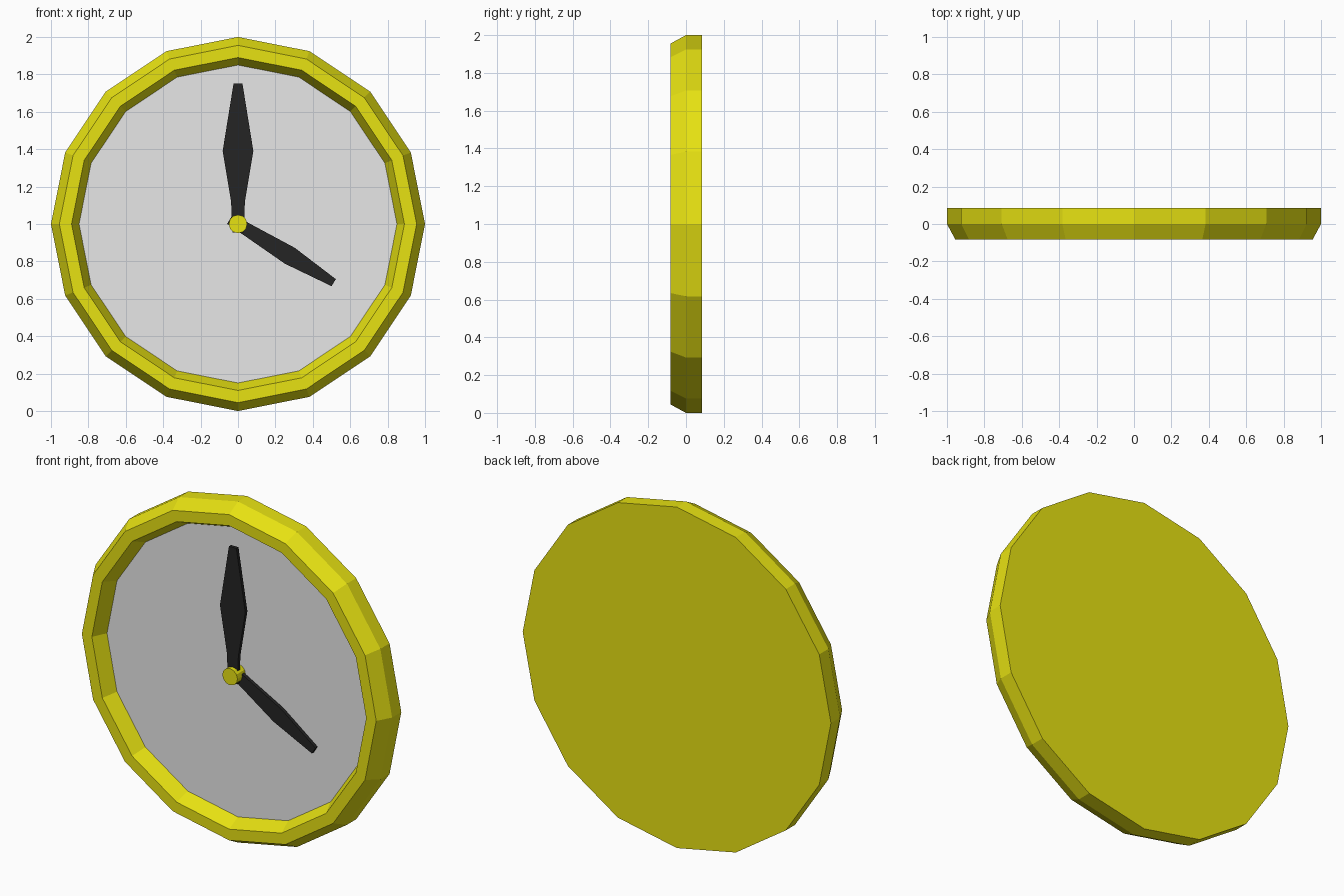
import bpy, bmesh
from math import sin, cos, pi, radians

cube = bpy.data.objects.get("Cube")
if cube:
    bpy.data.objects.remove(cube, do_unlink=True)


def material(name, color):
    m = bpy.data.materials.new(name)
    m.use_nodes = True
    m.diffuse_color = color
    m.node_tree.nodes["Principled BSDF"].inputs["Base Color"].default_value = color
    return m


yellow = material("yellow", (0.8, 0.76, 0.006, 1))
pale_grey = material("pale grey", (0.8, 0.8, 0.8, 1))
black = material("black", (0.018, 0.018, 0.018, 1))


def finish(bm, name, mats):
    bmesh.ops.recalc_face_normals(bm, faces=bm.faces)
    mesh = bpy.data.meshes.new(name)
    bm.to_mesh(mesh)
    bm.free()
    for m in mats:
        mesh.materials.append(m)
    ob = bpy.data.objects.new(name, mesh)
    ob.location.z = 1
    bpy.context.collection.objects.link(ob)


def turned(name, profile, sides, mats):
    """Closed faceted solid turned about the y axis from (radius, y) points."""
    bm = bmesh.new()
    angles = [2 * pi * i / sides for i in range(sides)]
    rings = [[bm.verts.new((r * cos(a), y, r * sin(a))) for a in angles]
             for r, y in profile]
    for a, b in zip(rings, rings[1:]):
        for i in range(sides):
            j = (i + 1) % sides
            bm.faces.new((a[i], a[j], b[j], b[i]))
    bm.faces.new(rings[0])
    front_cap = bm.faces.new(rings[-1])
    front_cap.material_index = len(mats) - 1
    finish(bm, name, mats)


def hand(name, outline, angle, back, thickness):
    """Flat hand from (distance, half width) points, turned clockwise."""
    bm = bmesh.new()
    s, c = sin(radians(angle)), cos(radians(angle))
    points = [(w, d) for d, w in outline] + [(-w, d) for d, w in reversed(outline)]
    face = bm.faces.new([bm.verts.new((w * c + d * s, back, d * c - w * s))
                         for w, d in points])
    ext = bmesh.ops.extrude_face_region(bm, geom=[face], use_keep_orig=True)
    verts = [g for g in ext["geom"] if isinstance(g, bmesh.types.BMVert)]
    bmesh.ops.translate(bm, verts=verts, vec=(0, -thickness, 0))
    finish(bm, name, [black])


# Case with raised rim; its recessed front cap is the dial
turned("case_and_dial",
       [(1, 0.085), (1, 0), (0.955, -0.083), (0.89, -0.083), (0.85, 0)],
       16, [yellow, pale_grey])

# Hands and centre hub
hand("hour_hand", [(-0.05, 0.03), (0.06, 0.035), (0.325, 0.05), (0.6, 0.022)],
     121.5, -0.01, 0.02)
hand("minute_hand", [(-0.045, 0.03), (0.12, 0.037), (0.39, 0.082), (0.75, 0.024)],
     0, -0.03, 0.02)
turned("centre_hub", [(0.049, 0), (0.049, -0.075)], 12, [yellow])
